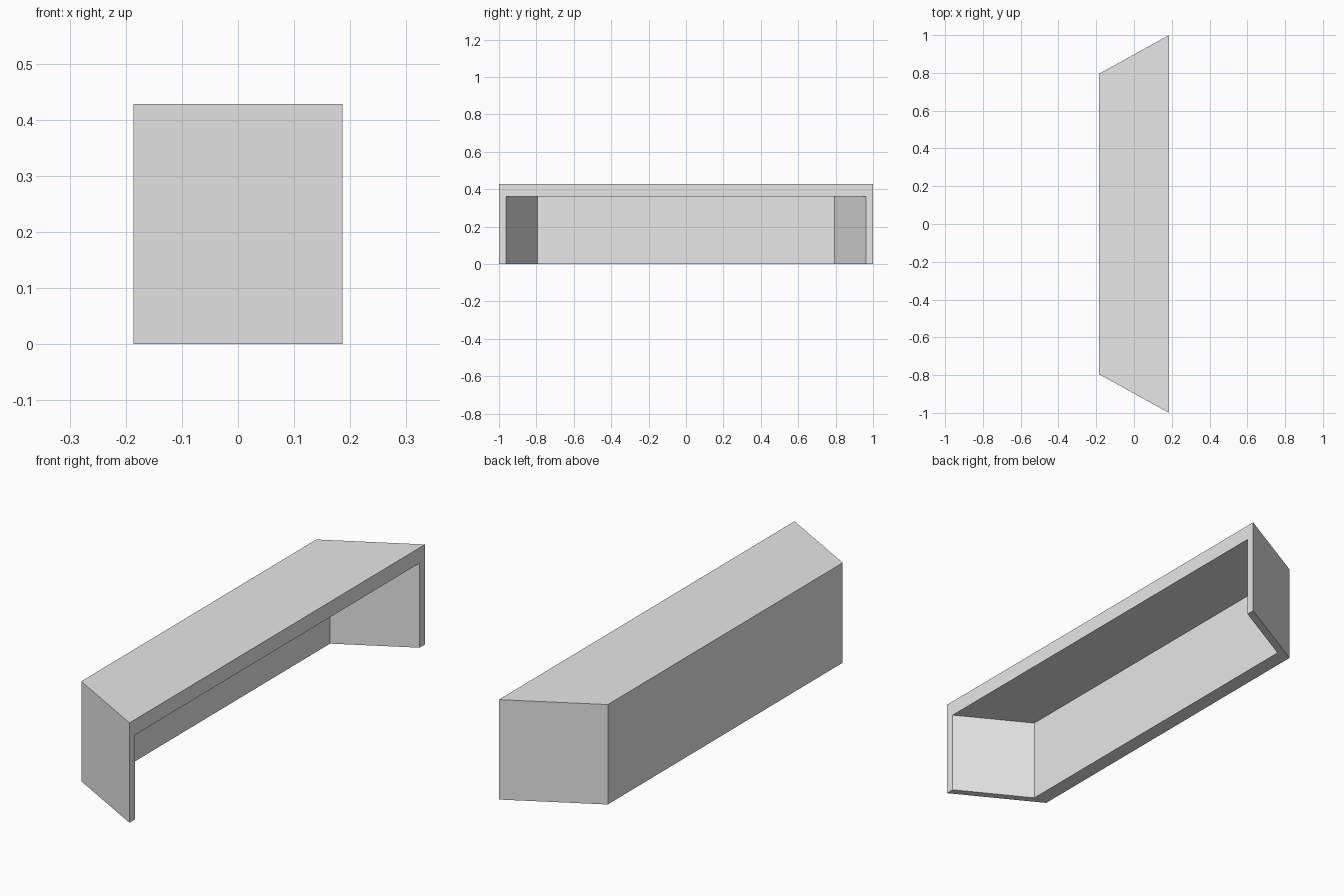
import bpy
import bmesh

HALF_DEPTH = 0.186    # half size along x
HEIGHT = 0.428
BACK_Y = 0.795        # half length at the closed back
OPEN_Y = 1.0          # half length at the open side
WALL = 0.066          # top and back thickness
SIDE_GAP = 0.037      # end wall thickness along y
SLOPE = (OPEN_Y - BACK_Y) / (2 * HALF_DEPTH)

cube = bpy.data.objects.get("Cube")
if cube:
    bpy.data.objects.remove(cube, do_unlink=True)


def half_length(x):
    return BACK_Y + SLOPE * (x + HALF_DEPTH)


def trapezoid_block(name, x0, x1, inset, z0, z1):
    """Solid with a trapezoid plan that follows the slanted ends."""
    y0, y1 = half_length(x0) - inset, half_length(x1) - inset
    bm = bmesh.new()
    plan = [(x0, -y0), (x1, -y1), (x1, y1), (x0, y0)]
    base = bm.faces.new([bm.verts.new((x, y, z0)) for x, y in plan])
    top = bmesh.ops.extrude_face_region(bm, geom=[base])
    moved = [v for v in top["geom"] if isinstance(v, bmesh.types.BMVert)]
    bmesh.ops.translate(bm, verts=moved, vec=(0, 0, z1 - z0))
    bmesh.ops.recalc_face_normals(bm, faces=bm.faces)
    mesh = bpy.data.meshes.new(name)
    bm.to_mesh(mesh)
    bm.free()
    obj = bpy.data.objects.new(name, mesh)
    bpy.context.collection.objects.link(obj)
    return obj


# Plain grey finish
grey = bpy.data.materials.new("light grey")
grey.use_nodes = True
colour = (0.8, 0.8, 0.8, 1.0)
grey.diffuse_color = colour
grey.node_tree.nodes["Principled BSDF"].inputs["Base Color"].default_value = colour

# Outer shell: top, back and slanted end walls
shell = trapezoid_block("shelf_shell", -HALF_DEPTH, HALF_DEPTH, 0, 0, HEIGHT)
shell.data.materials.append(grey)

# Hollow, open below and along the long side
hollow = trapezoid_block("hollow_cutter", WALL - HALF_DEPTH, HALF_DEPTH + 0.1,
                         SIDE_GAP, -0.1, HEIGHT - WALL)
hollow.data.materials.append(grey)
hollow.hide_render = True

cut = shell.modifiers.new("hollow", "BOOLEAN")
cut.operation = "DIFFERENCE"
cut.solver = "EXACT"
cut.object = hollow

# Apply the cut and drop the cutter
bpy.ops.object.select_all(action="DESELECT")
bpy.context.view_layer.objects.active = shell
shell.select_set(True)
bpy.ops.object.modifier_apply(modifier=cut.name)
bpy.data.objects.remove(hollow, do_unlink=True)
